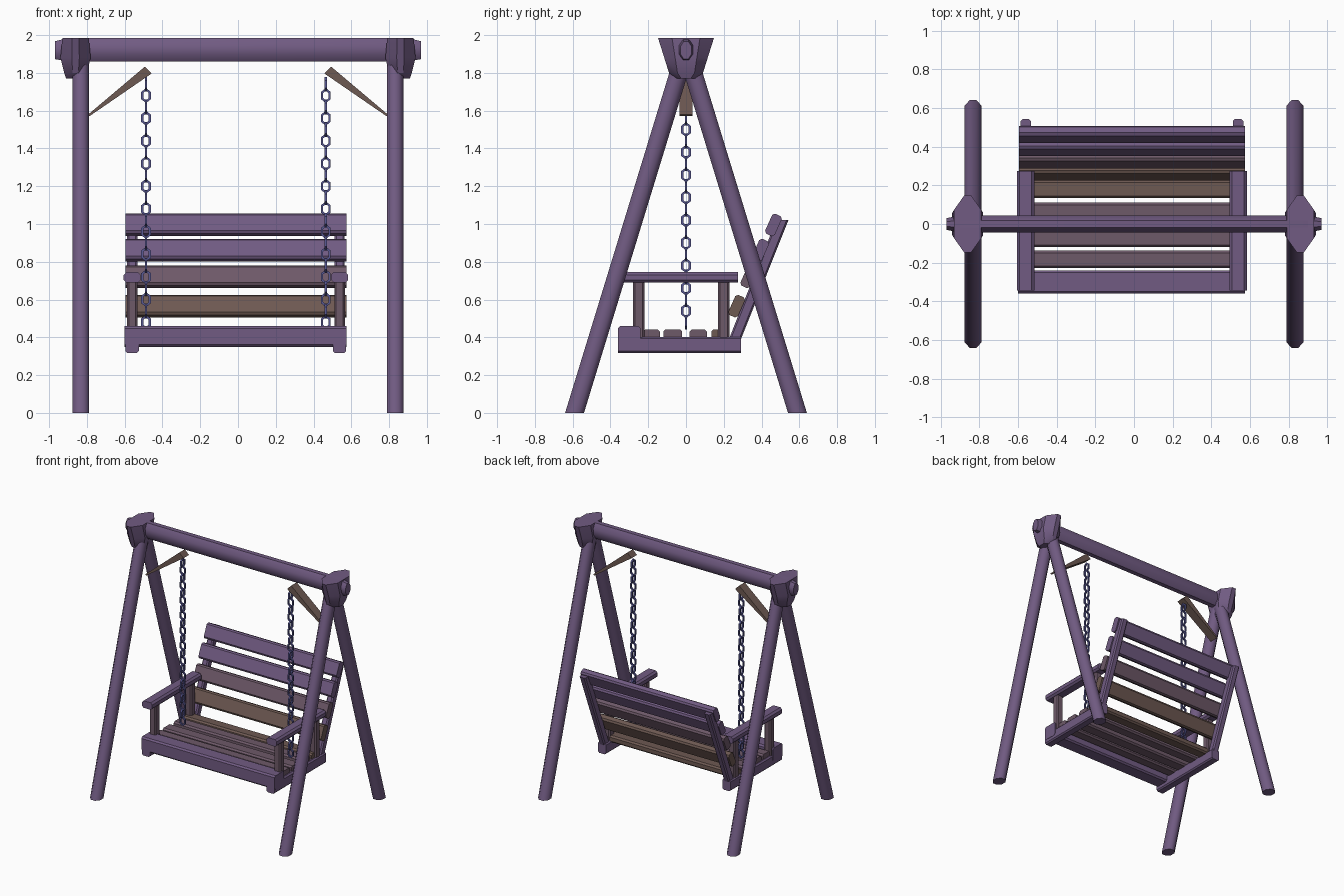
import bpy, bmesh, math
from mathutils import Vector

if "Cube" in bpy.data.objects:
    bpy.data.objects.remove(bpy.data.objects["Cube"])


def mat(name, rgb):
    m = bpy.data.materials.new(name)
    m.diffuse_color = (*rgb, 1)
    m.use_nodes = True
    m.node_tree.nodes["Principled BSDF"].inputs["Base Color"].default_value = m.diffuse_color
    return m


PURPLE = mat("purple wood", (0.165, 0.105, 0.225))
MAUVE = mat("mauve wood", (0.155, 0.10, 0.14))
BROWN = mat("brown wood", (0.155, 0.10, 0.085))
BLUE = mat("blue chain metal", (0.10, 0.10, 0.30))


def finish(name, bm, m, smooth=50):
    bmesh.ops.recalc_face_normals(bm, faces=bm.faces)
    me = bpy.data.meshes.new(name)
    bm.to_mesh(me)
    bm.free()
    ob = bpy.data.objects.new(name, me)
    bpy.context.collection.objects.link(ob)
    me.materials.append(m)
    if smooth:
        bpy.ops.object.select_all(action='DESELECT')
        ob.select_set(True)
        bpy.context.view_layer.objects.active = ob
        bpy.ops.object.shade_smooth_by_angle(angle=math.radians(smooth))
    return ob


def loft(name, rings, m, smooth=50):
    """Skin between rings of equal length and cap both ends."""
    bm = bmesh.new()
    vs = [[bm.verts.new(p) for p in r] for r in rings]
    n = len(vs[0])
    for a, b in zip(vs, vs[1:]):
        for i in range(n):
            bm.faces.new((a[i], a[(i + 1) % n], b[(i + 1) % n], b[i]))
    bm.faces.new(vs[0])
    bm.faces.new(vs[-1])
    return finish(name, bm, m, smooth)


def octagon(a, b):
    """Octagon with half extents a, b."""
    k = 1 / math.cos(math.pi / 8)
    return [(a * k * math.cos(math.pi * (2 * i + 1) / 8),
             b * k * math.sin(math.pi * (2 * i + 1) / 8)) for i in range(8)]


def chamfered(a, b, c):
    """Rectangle with cut corners."""
    return [(a, -b + c), (a, b - c), (a - c, b), (-a + c, b),
            (-a, b - c), (-a, -b + c), (-a + c, -b), (a - c, -b)]


def slat(name, x0, x1, y, z, hy, hz, m, tilt=0.0):
    """Board running along x, tilted backwards."""
    c, s = math.cos(tilt), math.sin(tilt)
    prof = [(y + u * c + v * s, z - u * s + v * c) for u, v in chamfered(hy, hz, 0.012)]
    return loft(name, [[(x, p, q) for p, q in prof] for x in (x0, x1)], m, 40)


# top beam with tapered ends
loft("top_beam", [[(x, u, z + v) for u, v in octagon(a, b)] for x, z, a, b in (
    (-0.97, 1.92, 0.03, 0.047), (-0.90, 1.923, 0.045, 0.062),
    (0.90, 1.923, 0.045, 0.062), (0.97, 1.92, 0.03, 0.047))], PURPLE)

for side, sx in (("left", -1), ("right", 1)):
    # A-frame legs
    for end, sy in (("front", -1), ("back", 1)):
        loft(f"{side}_{end}_leg", [[(sx * 0.832 + u, sy * y + v, z) for u, v in octagon(0.044, 0.05)]
             for y, z in ((0.59, 0.0), (0.02, 1.86))], PURPLE)
    # flared joint at the leg tops
    outline = [(0.25, 1), (1, 0.5), (1, -0.5), (0.25, -1), (-0.25, -1), (-1, -0.5), (-1, 0.5), (-0.25, 1)]
    loft(f"{side}_joint", [[(sx * 0.86 + u * a, v * b, z) for u, v in outline] for z, a, b in (
        (1.77, 0.05, 0.05), (1.80, 0.06, 0.09), (1.88, 0.08, 0.115), (1.985, 0.07, 0.148))], PURPLE, 30)
    # wedge brace, narrow at the leg and wide at the beam
    loft(f"{side}_brace", [[(sx * (x + u * t), v * w, z + u * t) for u, v in
         ((1, -1), (1, 1), (-1, 1), (-1, -1))] for x, z, t, w in (
        (0.79, 1.575, 0.004, 0.035), (0.475, 1.815, 0.018, 0.035))], BROWN, 0)

# chains of alternating links
for side, x0 in (("left", -0.487), ("right", 0.465)):
    bm = bmesh.new()
    for k in range(22):
        z0 = 0.48 + k * 0.06
        grid = []
        for i in range(6):
            t = math.pi * (2 * i + 1) / 6
            row = []
            for j in range(4):
                q = math.pi * (2 * j + 1) / 4
                r = 0.009 * math.cos(q)
                u, w, h = (0.023 + r) * math.cos(t), 0.009 * math.sin(q), (0.033 + r) * math.sin(t)
                p = (u, w, h) if k % 2 == 0 else (w, u, h)
                row.append(bm.verts.new(Vector(p) + Vector((x0, 0, z0))))
            grid.append(row)
        for i in range(6):
            for j in range(4):
                a, b = grid[i], grid[(i + 1) % 6]
                bm.faces.new((a[j], b[j], b[(j + 1) % 4], a[(j + 1) % 4]))
    finish(f"{side}_chain", bm, BLUE, 0)

# seat boards
X0, X1 = -0.60, 0.575
slat("front_seat_slat", X0, X1, -0.30, 0.405, 0.06, 0.055, PURPLE)
for i, (y, hy, m) in enumerate(((-0.183, 0.045, MAUVE), (-0.07, 0.05, MAUVE),
                                (0.065, 0.046, MAUVE), (0.18, 0.046, BROWN))):
    slat(f"seat_slat_{i + 2}", X0 + 0.02, X1 - 0.02, y, 0.415, hy, 0.027, m)

# backrest boards, leaning back
TILT = math.radians(24)
for i, (y, z, m) in enumerate(((0.268, 0.565, BROWN), (0.332, 0.72, MAUVE),
                               (0.395, 0.862, PURPLE), (0.463, 0.995, PURPLE))):
    slat(f"back_slat_{i + 1}", X0 + 0.005, X1, y, z, 0.028, 0.058, m, TILT)

for side, x, sx in (("left", -0.56, -1), ("right", 0.538, 1)):
    # seat side rail
    loft(f"{side}_seat_rail", [[(x + u, y, 0.36 + v) for u, v in chamfered(0.035, 0.043, 0.01)]
         for y in (-0.36, 0.29)], PURPLE, 40)
    # back post
    loft(f"{side}_back_post", [[(x + u, y + v, z) for u, v in chamfered(0.027, 0.032, 0.01)]
         for y, z in ((0.255, 0.38), (0.51, 1.02))], PURPLE, 40)
    # armrest and its posts
    loft(f"{side}_armrest", [[(x + u, y, 0.717 + v) for u, v in chamfered(0.045, 0.028, 0.014)]
         for y in (-0.345, 0.275)], PURPLE, 40)
    for end, y in (("front", -0.25), ("rear", 0.20)):
        loft(f"{side}_{end}_arm_post", [[(x + u, y + v, z) for u, v in chamfered(0.028, 0.03, 0.01)]
             for z in (0.39, 0.70)], MAUVE, 40)
